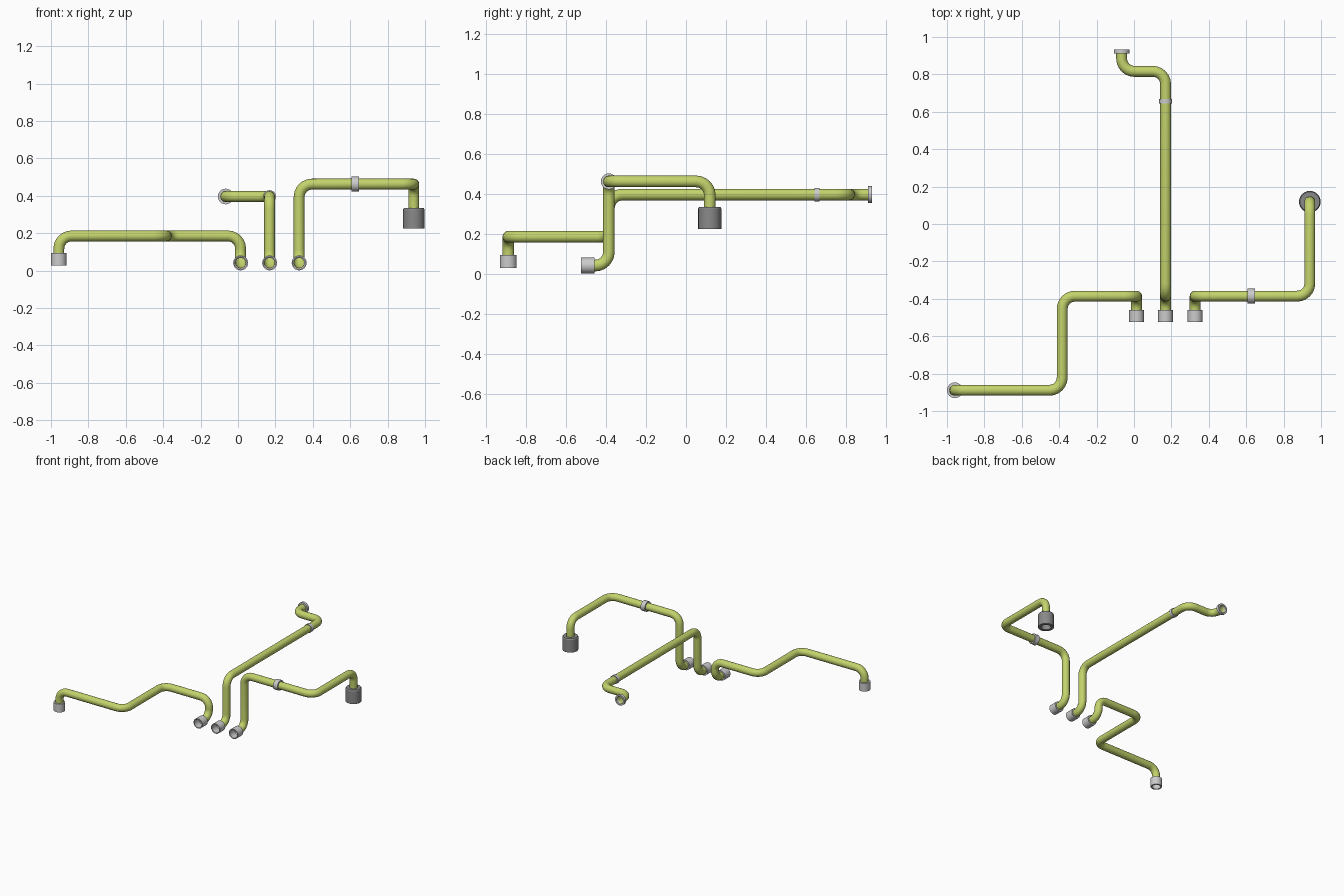
import bpy, bmesh, math
from mathutils import Vector

if "Cube" in bpy.data.objects:
    bpy.data.objects.remove(bpy.data.objects["Cube"])

PIPE_R, BEND_R, BEND_STEPS, SIDES = 0.029, 0.068, 6, 24
Y0, Z0 = -0.386, 0.041

green = bpy.data.materials.new("pipe_green")
green.diffuse_color = (0.55, 0.65, 0.15, 1)
green.use_nodes = True
green.node_tree.nodes["Principled BSDF"].inputs["Base Color"].default_value = green.diffuse_color
dark = bpy.data.materials.new("dark_grey")
dark.diffuse_color = (0.25, 0.25, 0.25, 1)
dark.use_nodes = True
dark.node_tree.nodes["Principled BSDF"].inputs["Base Color"].default_value = dark.diffuse_color


def rounded(points):
    """Replace each inner corner of a path by a circular bend."""
    pts = [Vector(p) for p in points]
    out = [pts[0]]
    for a, b, c in zip(pts, pts[1:], pts[2:]):
        d1, d2 = (a - b).normalized(), (c - b).normalized()
        centre = b + (d1 + d2) * BEND_R
        for i in range(BEND_STEPS + 1):
            t = math.pi / 2 * i / BEND_STEPS
            out.append(centre - d2 * BEND_R * math.cos(t) - d1 * BEND_R * math.sin(t))
    return out + [pts[-1]]


def pipe(name, points):
    path = rounded(points)
    curve = bpy.data.curves.new(name, 'CURVE')
    curve.dimensions = '3D'
    curve.bevel_depth = PIPE_R
    curve.bevel_resolution = 8
    spline = curve.splines.new('POLY')
    spline.points.add(len(path) - 1)
    for sp, p in zip(spline.points, path):
        sp.co = (*p, 1)
    curve.materials.append(green)
    ob = bpy.data.objects.new(name, curve)
    bpy.context.collection.objects.link(ob)
    bpy.ops.object.select_all(action='DESELECT')
    ob.select_set(True)
    bpy.context.view_layer.objects.active = ob
    bpy.ops.object.convert(target='MESH')
    bpy.ops.object.shade_smooth_by_angle(angle=math.radians(40))


def lathe(name, origin, axis, profile, mat=None):
    """Spin a closed (radius, distance) profile around an axis."""
    bm = bmesh.new()
    rot = Vector((0, 0, 1)).rotation_difference(Vector(axis))
    rings = []
    for k in range(SIDES):
        a = 2 * math.pi * k / SIDES
        rings.append([bm.verts.new(Vector(origin) + rot @ Vector(
            (r * math.cos(a), r * math.sin(a), t))) for r, t in profile])
    n = len(profile)
    for k in range(SIDES):
        p, q = rings[k], rings[(k + 1) % SIDES]
        for i in range(n):
            j = (i + 1) % n
            bm.faces.new((p[i], q[i], q[j], p[j]))
    bmesh.ops.recalc_face_normals(bm, faces=bm.faces)
    me = bpy.data.meshes.new(name)
    bm.to_mesh(me)
    bm.free()
    if mat:
        me.materials.append(mat)
    ob = bpy.data.objects.new(name, me)
    bpy.context.collection.objects.link(ob)
    bpy.ops.object.select_all(action='DESELECT')
    ob.select_set(True)
    bpy.context.view_layer.objects.active = ob
    bpy.ops.object.shade_smooth_by_angle(angle=math.radians(30))


def band(r, length, inner):
    return [(PIPE_R - 0.002, 0), (r, 0), (r, length), (inner, length), (inner, 0.005)]


# Three pipe runs
pipe("left_pipe", [(0.014, -0.462, Z0), (0.014, Y0, Z0), (0.014, Y0, 0.185),
                   (-0.384, Y0, 0.185), (-0.384, -0.889, 0.185),
                   (-0.958, -0.889, 0.185), (-0.958, -0.889, 0.09)])
pipe("middle_pipe", [(0.169, -0.462, Z0), (0.169, Y0, Z0), (0.169, Y0, 0.396),
                     (0.169, 0.816, 0.396), (-0.066, 0.816, 0.396), (-0.066, 0.925, 0.396)])
pipe("right_pipe", [(0.327, -0.462, Z0), (0.327, Y0, Z0), (0.327, Y0, 0.462),
                    (0.94, Y0, 0.462), (0.94, 0.119, 0.462), (0.94, 0.119, 0.325)])

# Front sockets, side by side
for side, x in (("left", 0.014), ("middle", 0.169), ("right", 0.327)):
    lathe(side + "_front_socket", (x, -0.459, Z0), (0, -1, 0), band(0.04, 0.066, 0.033))

# Far ends
lathe("left_end_socket", (-0.958, -0.889, 0.094), (0, 0, -1), band(0.042, 0.066, 0.031))
lathe("middle_end_flange", (-0.066, 0.911, 0.396), (0, 1, 0), band(0.042, 0.021, 0.029))
lathe("right_end_socket", (0.94, 0.119, 0.334), (0, 0, -1),
      [(0.027, 0), (0.053, 0), (0.058, 0.008), (0.058, 0.109), (0.036, 0.109), (0.036, 0.015)], dark)

# Coupling rings
lathe("middle_ring", (0.169, 0.643, 0.396), (0, 1, 0), band(0.034, 0.025, 0.027))
lathe("right_ring", (0.608, Y0, 0.462), (1, 0, 0), band(0.04, 0.038, 0.027))
